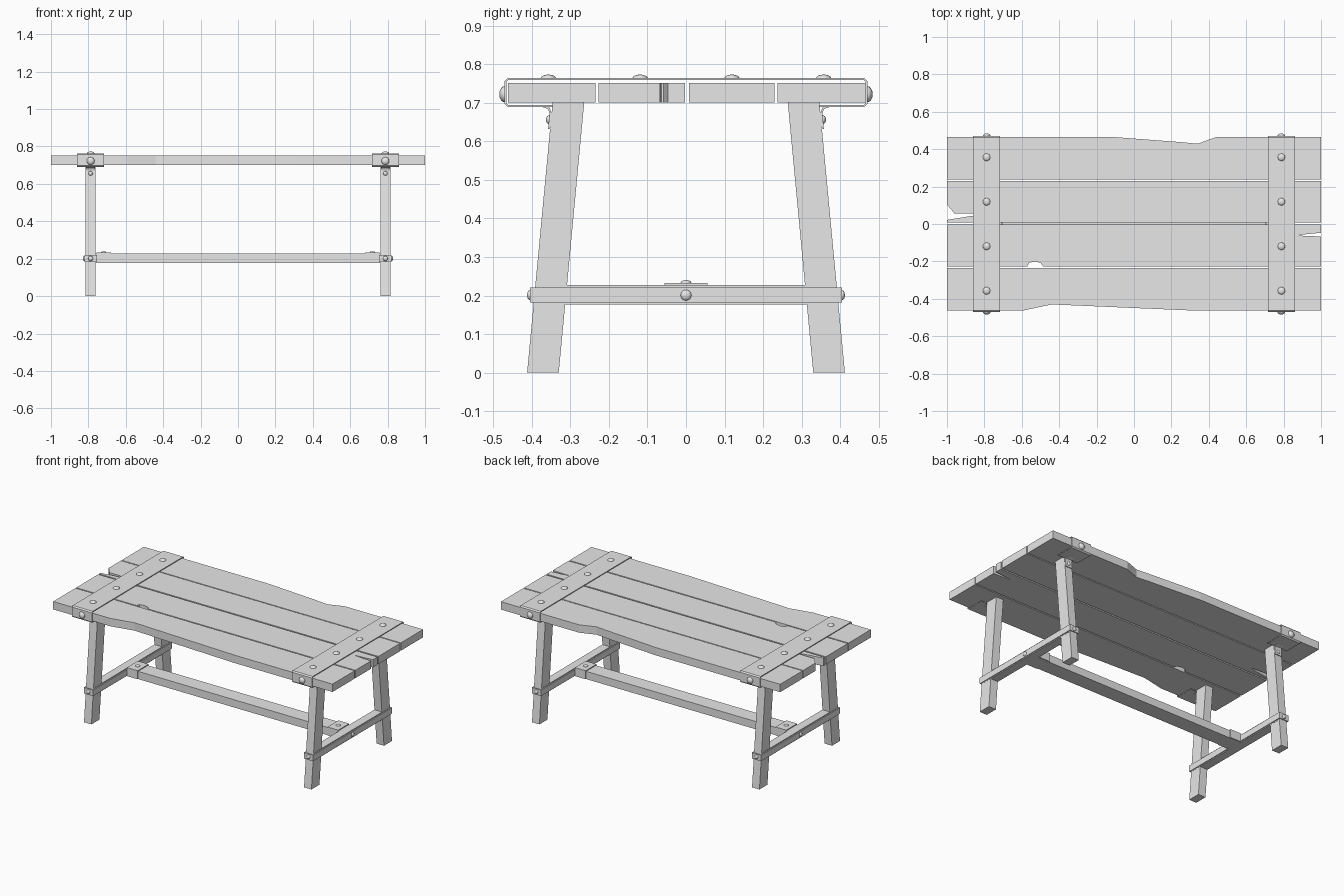
import bpy, bmesh
from math import pi
from mathutils import Matrix, Vector

cube = bpy.data.objects.get("Cube")
if cube:
    bpy.data.objects.remove(cube, do_unlink=True)

grey = bpy.data.materials.new("plain_grey")
grey.use_nodes = True
GREY = (0.8, 0.8, 0.8, 1)
grey.diffuse_color = GREY
grey.node_tree.nodes["Principled BSDF"].inputs["Base Color"].default_value = GREY


def finish(name, bm):
    bmesh.ops.recalc_face_normals(bm, faces=bm.faces)
    mesh = bpy.data.meshes.new(name)
    bm.to_mesh(mesh)
    bm.free()
    mesh.materials.append(grey)
    obj = bpy.data.objects.new(name, mesh)
    bpy.context.collection.objects.link(obj)
    return obj


def place(axis, p, depth):
    return (depth, p[0], p[1]) if axis == "x" else (p[0], p[1], depth)


def prism(name, points, axis, low, high):
    """Closed outline extruded along x or z."""
    bm = bmesh.new()
    face = bm.faces.new([bm.verts.new(place(axis, p, low)) for p in points])
    out = bmesh.ops.extrude_face_region(bm, geom=[face])
    top = [v for v in out["geom"] if isinstance(v, bmesh.types.BMVert)]
    bmesh.ops.translate(bm, verts=top, vec=place(axis, (0, 0), high - low))
    return finish(name, bm)


def ribbon(name, points, axis, low, high, thick, closed=False):
    """Bent sheet metal following a centre line."""
    bm = bmesh.new()
    rows = [[bm.verts.new(place(axis, p, d)) for p in points] for d in (low, high)]
    count = len(points)
    for i in range(count if closed else count - 1):
        j = (i + 1) % count
        bm.faces.new((rows[0][i], rows[0][j], rows[1][j], rows[1][i]))
    obj = finish(name, bm)
    mod = obj.modifiers.new("thickness", "SOLIDIFY")
    mod.thickness = thick
    mod.offset = 0
    mod.use_even_offset = True
    return obj


def box(name, x, y, z):
    return prism(name, [(x[0], y[0]), (x[1], y[0]), (x[1], y[1]), (x[0], y[1])], "z", *z)


def bolt(name, loc, direction, radius, height):
    """Half dome bolt head pointing along direction."""
    bm = bmesh.new()
    bmesh.ops.create_uvsphere(bm, u_segments=16, v_segments=8, radius=1)
    bmesh.ops.bisect_plane(bm, geom=bm.verts[:] + bm.edges[:] + bm.faces[:],
                           plane_co=(0, 0, -0.01), plane_no=(0, 0, -1), clear_outer=True)
    bmesh.ops.scale(bm, vec=(radius, radius, height), verts=bm.verts)
    turn = Vector((0, 0, 1)).rotation_difference(Vector(direction)).to_matrix().to_4x4()
    bmesh.ops.transform(bm, matrix=Matrix.Translation(loc) @ turn, verts=bm.verts)
    for f in bm.faces:
        f.smooth = True
    return finish(name, bm)


# Tabletop planks with worn edges, notches and splits
planks = {
    "back_plank": [(-1, .237), (1, .237), (1, .465), (.44, .465), (.34, .429), (.26, .437), (-.11, .465), (-1, .465)],
    "back_middle_plank": [(-1, .008), (1, .008), (1, .23), (-1, .23), (-1, .105),
                          (-.96, .056), (-.85, .056), (-.85, .046), (-1, .022)],
    "front_middle_plank": [(-1, -.227), (-.57, -.227), (-.56, -.207), (-.53, -.2), (-.5, -.208), (-.485, -.227),
                           (1, -.227), (1, -.067), (.885, -.062), (.885, -.058), (1, -.047), (1, -.002), (-1, -.002)],
    "front_plank": [(-1, -.462), (-.59, -.462), (-.51, -.445), (-.44, -.43), (.3, -.462), (1, -.462),
                    (1, -.235), (-1, -.235)],
}
for name, outline in planks.items():
    prism(name, outline, "z", .7, .751)

LEG_X, HALF = .788, .0265
for sx, side in ((1, "left"), (-1, "right")):
    cx = sx * LEG_X

    # Metal band wrapped around the tabletop
    half_band = [(.345, .692), (.462, .692), (.468, .698), (.468, .755), (.462, .761)]
    band = half_band + [(-y, z) for y, z in reversed(half_band)]
    ribbon(f"{side}_top_band", band, "x", cx - .0715, cx + .0715, .005)
    for y in (-.357, -.119, .119, .357):
        bolt(f"{side}_top_bolt", (cx, y, .763), (0, 0, 1), .02, .01)

    for sy, end in ((1, "back"), (-1, "front")):
        # Splayed leg
        leg = [(.412, 0), (.33, 0), (.264, .7), (.346, .7)]
        prism(f"{end}_{side}_leg", [(sy * y, z) for y, z in leg], "x", cx - HALF, cx + HALF)
        # Band tab bolted onto the leg
        tab = [(.375, .692), (.356, .686), (.351, .672), (.355, .632)]
        ribbon(f"{end}_{side}_tab", [(sy * y, z) for y, z in tab], "x", cx - .024, cx + .024, .005)
        bolt(f"{end}_{side}_tab_bolt", (cx, sy * .354, .656), (0, sy, 0), .012, .009)
        bolt(f"{end}_{side}_band_bolt", (cx, sy * .47, .722), (0, sy, 0), .021, .014)
        bolt(f"{end}_{side}_strap_bolt", (cx, sy * .405, .201), (0, sy, 0), .013, .007)

    # Cross beam between the legs with a strap looped around it
    box(f"{side}_cross_beam", (cx - .0275, cx + .0275), (-.389, .389), (.177, .227))
    loop = [(cx - .03, -.402), (cx + .03, -.402), (cx + .03, .402), (cx - .03, .402)]
    ribbon(f"{side}_strap", loop, "z", .182, .221, .006, closed=True)
    bolt(f"{side}_strap_centre_bolt", (cx + sx * .033, 0, .201), (sx, 0, 0), .014, .008)

    # Bracket holding the long beam
    channel = [(-.053, .178), (-.053, .23), (.053, .23), (.053, .178)]
    ribbon(f"{side}_bracket", channel, "x", *sorted((sx * .68, sx * .757)), .006)
    bolt(f"{side}_bracket_bolt", (sx * .718, 0, .233), (0, 0, 1), .014, .007)

# Long beam joining the two leg frames
box("long_beam", (-.762, .762), (-.05, .05), (.177, .227))
